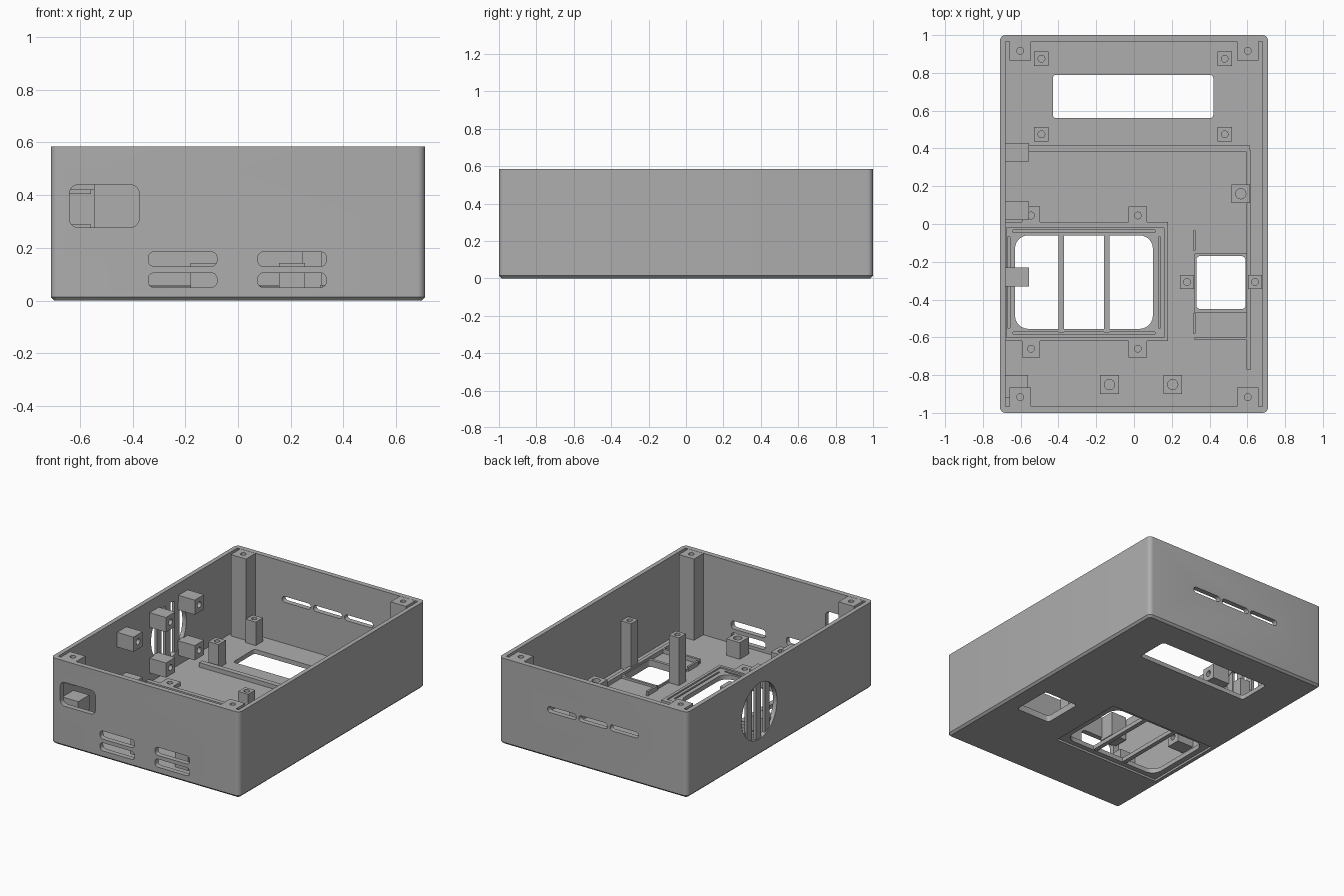
import bpy, bmesh, math

cube = bpy.data.objects.get("Cube")
if cube:
    bpy.data.objects.remove(cube, do_unlink=True)

grey = bpy.data.materials.new("plain grey plastic")
grey.use_nodes = True
GREY = (0.42, 0.42, 0.42, 1)
grey.diffuse_color = GREY
grey.node_tree.nodes["Principled BSDF"].inputs["Base Color"].default_value = GREY

parts = []


def place(axis, u, v, d):
    return {"x": (d, u, v), "y": (u, d, v), "z": (u, v, d)}[axis]


def slab(name, axis, u, v, d, r=0.0, chamfer=0.0):
    """Rounded rectangle u by v, extruded over d along the axis."""
    seg = 0 if r == 0 else max(6, int(r * 90))
    outline = []
    corners = [(u[1] - r, v[1] - r), (u[0] + r, v[1] - r),
               (u[0] + r, v[0] + r), (u[1] - r, v[0] + r)]
    for i, (cu, cv) in enumerate(corners):
        for k in range(seg + 1):
            a = math.pi / 2 * (i + (k / seg if seg else 0))
            outline.append((cu + r * math.cos(a), cv + r * math.sin(a)))
    bm = bmesh.new()
    face = bm.faces.new([bm.verts.new(place(axis, p, q, d[0])) for p, q in outline])
    bmesh.ops.remove_doubles(bm, verts=bm.verts[:], dist=1e-5)
    ext = bmesh.ops.extrude_face_region(bm, geom=bm.faces[:])
    move = place(axis, 0, 0, d[1] - d[0])
    bmesh.ops.translate(bm, vec=move, verts=[g for g in ext["geom"] if isinstance(g, bmesh.types.BMVert)])
    if chamfer:
        low = [e for e in bm.edges if all(abs(w.co.z - d[0]) < 1e-5 for w in e.verts)]
        bmesh.ops.bevel(bm, geom=low, offset=chamfer, segments=1, affect="EDGES")
    bmesh.ops.recalc_face_normals(bm, faces=bm.faces[:])
    mesh = bpy.data.meshes.new(name)
    bm.to_mesh(mesh)
    bm.free()
    mesh.materials.append(grey)
    ob = bpy.data.objects.new(name, mesh)
    bpy.context.collection.objects.link(ob)
    parts.append(ob)
    return ob


def disc(name, axis, cu, cv, r, d):
    return slab(name, axis, (cu - r, cu + r), (cv - r, cv + r), d, r)


def combine(target, tool, operation="DIFFERENCE"):
    """Apply a boolean and drop the tool."""
    mod = target.modifiers.new("cut", "BOOLEAN")
    mod.operation, mod.solver, mod.object = operation, "EXACT", tool
    bpy.context.view_layer.update()
    deps = bpy.context.evaluated_depsgraph_get()
    mesh = bpy.data.meshes.new_from_object(target.evaluated_get(deps))
    target.modifiers.clear()
    target.data = mesh
    parts.remove(tool)
    bpy.data.objects.remove(tool, do_unlink=True)


def boss(name, x, y, size, z0, z1, hole=0.018):
    """Square post with a screw hole in its top."""
    h = size / 2
    ob = slab(name, "z", (x - h, x + h), (y - h, y + h), (z0, z1))
    combine(ob, disc("hole", "z", x, y, hole, (max(z1 - 0.1, z0 - 0.01), z1 + 0.1)))
    return ob


FLOOR, TOP = 0.03, 0.585
IN = 0.015   # buried end of parts that stand on the floor

# Open case with a chamfered base
case = slab("case", "z", (-0.71, 0.71), (-1, 1), (0, TOP), 0.03, 0.014)
combine(case, slab("cavity", "z", (-0.68, 0.68), (-0.965, 0.965), (FLOOR, 1)))

# Raised speaker pan, recessed above and below
pan = slab("pan", "z", (-0.695, 0.18), (-0.62, 0.01), (IN, 0.055))
combine(case, pan, "UNION")
combine(case, slab("pan_recess", "z", (-0.675, 0.16), (-0.60, -0.02), (0.045, 0.3)))
combine(case, slab("under_recess", "z", (-0.67, 0.145), (-0.59, -0.03), (-0.1, 0.014)))
combine(case, slab("speaker_window", "z", (-0.63, 0.10), (-0.555, -0.06), (-0.1, 0.2), 0.07))
for y in (-0.577, -0.038):
    combine(case, slab("slit", "z", (-0.64, 0.11), (y - 0.006, y + 0.006), (0.03, 0.2)))
for x in (-0.663, 0.135):
    combine(case, slab("slit", "z", (x - 0.006, x + 0.006), (-0.55, -0.07), (0.03, 0.2)))
for x in (-0.385, -0.145):
    slab("window_bar", "z", (x - 0.015, x + 0.015), (-0.575, -0.045), (0.016, 0.044))

# Small square window with a low rim
rim = slab("rim", "z", (0.32, 0.60), (-0.47, -0.155), (IN, 0.045))
combine(case, rim, "UNION")
combine(case, slab("square_window", "z", (0.33, 0.59), (-0.45, -0.17), (-0.1, 0.2), 0.02))

# Display window
combine(case, slab("display_window", "z", (-0.43, 0.42), (0.56, 0.79), (-0.1, 0.2), 0.02))

# Front port and vents
combine(case, slab("port", "y", (-0.64, -0.375), (0.277, 0.44), (-1.1, -0.9), 0.035))
for x in (-0.34, 0.075):
    for z in (0.05, 0.13):
        combine(case, slab("vent", "y", (x, x + 0.26), (z, z + 0.055), (-1.1, -0.9), 0.022))

# Back slots
for x in (-0.235, 0.0, 0.235):
    combine(case, slab("slot", "y", (x - 0.108, x + 0.108), (0.31, 0.35), (0.9, 1.1), 0.0199))

# Side fan opening and its bars
FAN_Y, FAN_Z, FAN_R = 0.225, 0.30, 0.19
combine(case, disc("fan_opening", "x", FAN_Y, FAN_Z, FAN_R, (-0.8, -0.6)))
for off in (-0.095, 0, 0.095):
    reach = math.sqrt(FAN_R ** 2 - off ** 2) + 0.008
    slab("fan_bar", "x", (FAN_Y + off - 0.026, FAN_Y + off + 0.026),
         (FAN_Z - reach, FAN_Z + reach), (-0.703, -0.684))

# Corner posts; the one behind the port stops above it
for sx in (-1, 1):
    for sy in (-1, 1):
        z0 = 0.42 if sx < 0 and sy < 0 else IN
        xs = sorted((sx * 0.545, sx * 0.66))
        ys = sorted((sy * 0.865, sy * 0.975))
        post = slab("corner_post", "z", xs, ys, (z0, TOP - 0.001))
        combine(post, disc("hole", "z", sx * 0.602, sy * 0.917, 0.018, (0.46, 0.7)))

# Display posts
for x in (-0.49, 0.48):
    for y in (0.475, 0.875):
        boss("display_post", x, y, 0.077, IN, 0.19)

# Tall posts beside the square window
for x in (0.28, 0.64):
    boss("tall_post", x, -0.307, 0.075, IN, 0.355)

# Short wide posts
for x, y in ((-0.13, -0.85), (0.205, -0.85), (0.565, 0.16)):
    boss("short_post", x, y, 0.1, IN, 0.143, 0.027)

# Low tabs around the speaker pan
for x in (-0.545, 0.02):
    for y in (-0.66, 0.045):
        boss("speaker_tab", x, y, 0.096, IN, 0.055)

# Side blocks with holes facing inward
for y in (0.38, 0.07, -0.28):
    for z in (0.145, 0.455):
        block = slab("side_block", "x", (y - 0.05, y + 0.05), (z - 0.05, z + 0.05), (-0.69, -0.557))
        combine(block, disc("hole", "x", y, z, 0.02, (-0.65, -0.5)))
slab("port_shelf", "z", (-0.69, -0.56), (-0.92, -0.80), (0.19, 0.29))

# Low ribs on the floor
for xs, ys in (((-0.56, 0.615), (0.38, 0.415)),
               ((0.595, 0.62), (-0.77, 0.39)),
               ((0.32, 0.60), (-0.615, -0.60)),
               ((0.312, 0.326), (-0.14, -0.035)),
               ((0.312, 0.326), (-0.58, -0.475))):
    slab("floor_rib", "z", xs, ys, (IN, 0.06))

# Smooth only the rounded surfaces
for ob in bpy.context.selected_objects:
    ob.select_set(False)
for ob in parts:
    ob.select_set(True)
bpy.context.view_layer.objects.active = case
bpy.ops.object.shade_smooth_by_angle(angle=math.radians(30))
